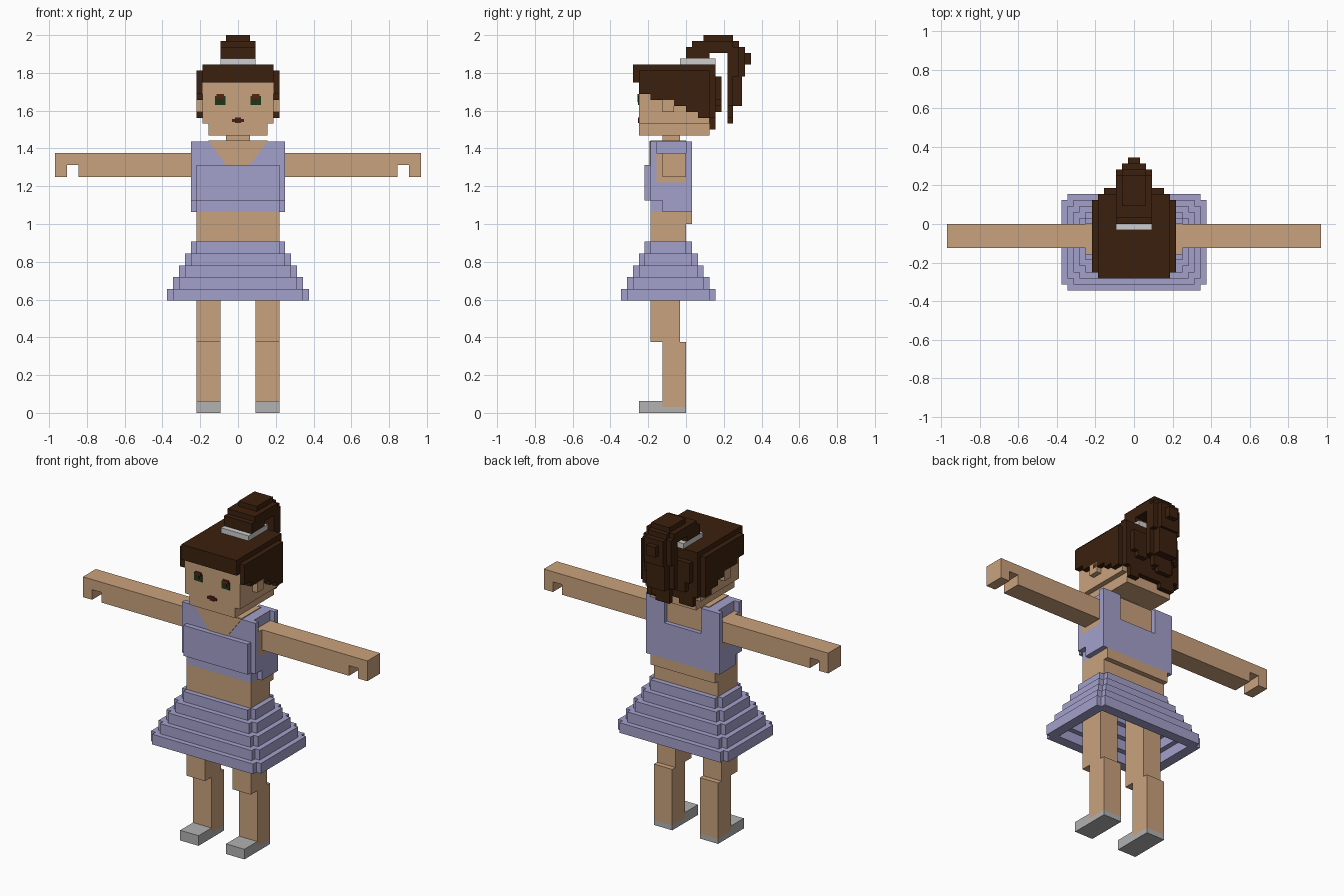
import bpy, bmesh

if "Cube" in bpy.data.objects:
    bpy.data.objects.remove(bpy.data.objects["Cube"])

U = 1 / 32  # size of one block


def lin(c):
    c /= 255
    return c / 12.92 if c <= 0.04045 else ((c + 0.055) / 1.055) ** 2.4


def material(name, r, g, b):
    m = bpy.data.materials.new(name)
    m.diffuse_color = (lin(r), lin(g), lin(b), 1)
    m.use_nodes = True
    m.node_tree.nodes["Principled BSDF"].inputs["Base Color"].default_value = m.diffuse_color
    return m


SKIN = material("skin tan", 202, 162, 125)
LILAC = material("lilac cloth", 164, 161, 203)
HAIR = material("dark brown hair", 59, 32, 14)
SHOE = material("shoe grey", 178, 178, 178)
TIE = material("pale grey band", 206, 206, 206)
GREEN = material("dark green", 22, 58, 22)
BROWN = material("red brown", 88, 36, 18)
MOUTH = material("mouth brown", 70, 30, 18)


def finish(name, bm, mat):
    bmesh.ops.recalc_face_normals(bm, faces=bm.faces)
    me = bpy.data.meshes.new(name)
    bm.to_mesh(me)
    bm.free()
    me.materials.append(mat)
    ob = bpy.data.objects.new(name, me)
    bpy.context.collection.objects.link(ob)
    return ob


def boxes(name, mat, items, mirror=False):
    """Each item is x0, x1, y0, y1, z0, z1 in blocks."""
    bm = bmesh.new()
    for b in items:
        copies = [b]
        if mirror:
            copies.append((-b[1], -b[0]) + tuple(b[2:]))
        for x0, x1, y0, y1, z0, z1 in copies:
            vs = bmesh.ops.create_cube(bm, size=1)["verts"]
            for v in vs:
                v.co = ((x0 if v.co.x < 0 else x1) * U,
                        (y0 if v.co.y < 0 else y1) * U,
                        (z0 if v.co.z < 0 else z1) * U)
    return finish(name, bm, mat)


# Legs and shoes
boxes("legs", SKIN, [(3, 7, -4, 0, 1, 12), (3, 7, -6, -1, 12, 27)], True)
boxes("shoes", SHOE, [(3, 7, -8, 0, 0, 1), (3, 7, -8, -4, 1, 2)], True)

# Skirt: five stepped hollow rings with notched corners
rings = []
for i in range(5):
    w, y0, y1, z = 8 + i, -7 - i, 1 + i, 27 - 2 * i
    rings += [(1 - w, w - 1, y0, y0 + 2, z, z + 2),
              (1 - w, w - 1, y1 - 2, y1, z, z + 2),
              (w - 2, w, y0 + 1, y1 - 1, z, z + 2),
              (-w, 2 - w, y0 + 1, y1 - 1, z, z + 2)]
boxes("skirt", LILAC, rings)
boxes("shorts", LILAC, [(-6.9, 6.9, -5.9, -0.1, 26, 28)])

# Torso
boxes("waist", SKIN, [(-7, 7, -6, 0, 28, 34), (-7, 7, 0, 1, 32, 34)])
boxes("top_front", LILAC, [(-7, 7, -6, 0, 34, 46), (-7, 7, -7, -6, 36, 42)])
boxes("top_back", LILAC, [(-7, 7, 0, 1, 34, 41)])
boxes("top_back_straps", LILAC, [(4, 7, 0, 1, 41, 46)], True)
boxes("top_sides", LILAC, [(7, 8, -6, -5, 36, 46), (7, 8, 0, 1, 34, 46),
                           (7, 8, -5, 0, 36, 39), (7, 8, -4, 0, 34, 36)], True)
boxes("back_neckline", SKIN, [(-4, 4, 0, 0.15, 41, 46)])
boxes("shoulder_skin", SKIN, [(-5, 5, -6, 0, 46, 46.15)])

# Front neckline as a thin tapered plate
bm = bmesh.new()
outline = [(-5.1, 46.1), (-2, 42), (2, 42), (5.1, 46.1)]
face = bm.faces.new([bm.verts.new((x * U, -6.15 * U, z * U)) for x, z in outline])
ext = bmesh.ops.extrude_face_region(bm, geom=[face])
for v in ext["geom"]:
    if isinstance(v, bmesh.types.BMVert):
        v.co.y += 0.2 * U
finish("front_neckline", bm, SKIN)

# Arms with a notch between thumb and fingers
boxes("arms", SKIN, [(8, 27, -4, 0, 40, 44), (27, 29, -4, 0, 42, 44),
                     (29, 31, -4, 0, 40, 44), (7, 8, -5, 0, 39, 44)], True)

# Head
boxes("neck", SKIN, [(-2, 2, -4, -1, 46, 47)])
boxes("head", SKIN, [(-5, 5, -8, 4, 47, 49), (-6, 6, -8, 4, 49, 56)])
boxes("ears", SKIN, [(6, 7, -4, -2, 51, 53)], True)
boxes("eyes", GREEN, [(2.1, 3.9, -8.15, -8, 52.2, 53.7)], True)
boxes("eye_tops", BROWN, [(2.4, 3.6, -8.22, -8, 53.3, 54)], True)
boxes("pupils", MOUTH, [(2.7, 3.3, -8.22, -8, 52.7, 53.3)], True)
boxes("mouth", MOUTH, [(-1, 1, -8.15, -8, 49.3, 49.8),
                       (-0.5, 0.5, -8.15, -8, 49.1, 50)])

# Hair cap, stepped side locks and back layers
boxes("hair_cap", HAIR, [(-6, 6, -9, 5, 56, 59)])
sides = [(6, 7, a, b, z, 58) for a, b, z in
         [(-8, -6, 54), (-6, -3, 53), (-3, 0, 52), (0, 2, 51), (2, 4, 50)]]
boxes("hair_sides", HAIR, sides, True)
boxes("hair_back", HAIR, [(-6, 6, 4, 5, 50, 56), (-5, -2, 4, 5, 48, 50),
                          (-2, 3, 4, 5, 49, 50), (3, 5, 4, 5, 48, 50),
                          (-5, 5, 5, 6, 53, 57), (-4, 0, 5, 6, 51, 53),
                          (2, 4, 5, 6, 52, 53)])

# Hair band
boxes("hair_band", TIE, [(-3, 3, -1, 0, 59, 60), (-3, 3, 4, 5, 59, 60),
                         (-3, -2, 0, 4, 59, 60), (2, 3, 0, 4, 59, 60)])

# Ponytail arching up and falling behind
boxes("ponytail", HAIR, [
    (-2, 2, 0, 4, 59, 60), (-3, 3, 0, 4, 60, 61),
    (-3, 3, 0, 9, 61, 62), (-2, 2, 9, 10, 61, 62),
    (-3, 3, 1, 8, 62, 63), (-2, 2, 8, 9, 62, 63), (-2, 2, 3, 8, 63, 64),
    (-3, 3, 7, 9, 57, 61), (-2, 2, 9, 10, 57, 61), (-1, 1, 10, 11, 59, 61),
    (-3, 3, 7, 8, 52, 57), (-2, 2, 8, 9.5, 52, 57),
    (-2, 1, 7, 8, 49, 52), (1, 2, 7, 8, 50, 52)])
